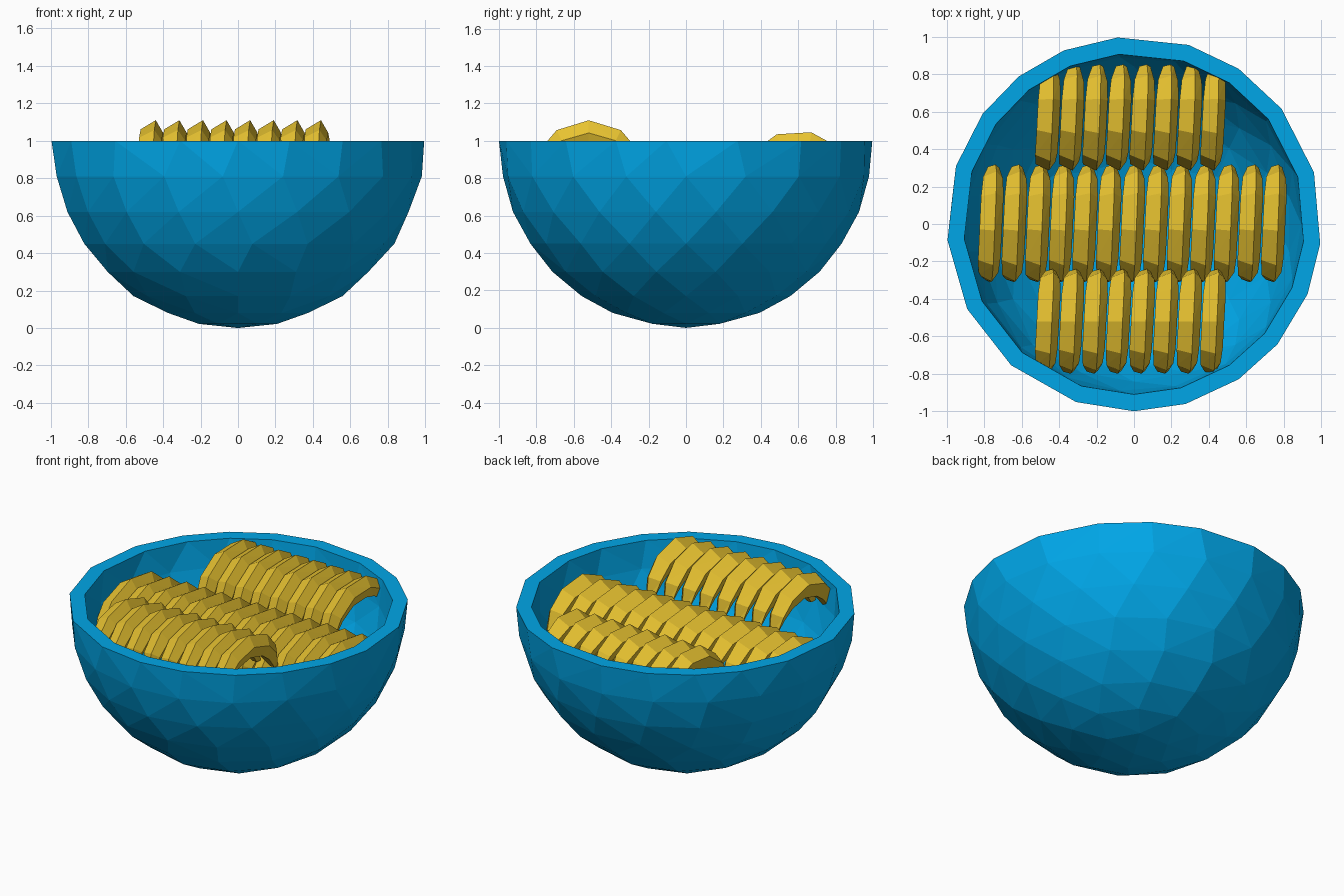
import bpy, bmesh, math
from mathutils import Matrix, Vector

if "Cube" in bpy.data.objects:
    bpy.data.objects.remove(bpy.data.objects["Cube"])


def make_object(name, bm, color):
    bmesh.ops.recalc_face_normals(bm, faces=bm.faces[:])
    mesh = bpy.data.meshes.new(name)
    bm.to_mesh(mesh)
    bm.free()
    obj = bpy.data.objects.new(name, mesh)
    bpy.context.collection.objects.link(obj)
    mat = bpy.data.materials.new(name + "_color")
    mat.diffuse_color = color
    mat.use_nodes = True
    mat.node_tree.nodes["Principled BSDF"].inputs["Base Color"].default_value = mat.diffuse_color
    mesh.materials.append(mat)
    return obj


BLUE = (0.0, 0.38, 0.8, 1)
YELLOW = (0.8, 0.54, 0.03, 1)

# slightly uneven rim, as on a reduced low-poly sphere
RIM = [-6, 16, 38, 56, 73, 95, 112, 128, 144, 162, 185, 207, 229, 252, 270, 286, 304, 320, 338]
# depth below the rim (fraction of radius) and number of corners
RINGS = [(0.19, 19), (0.38, 18), (0.55, 17), (0.70, 14), (0.83, 12), (0.92, 10), (0.978, 6)]


def half_sphere(bm, radius):
    """Faceted open hemisphere hanging below z = 1; returns its rim corners."""
    rim = [Vector((radius * math.cos(math.radians(a)),
                   radius * math.sin(math.radians(a)), 1)) for a in RIM]
    points = rim[:]
    for i, (depth, count) in enumerate(RINGS):
        r = radius * math.sqrt(1 - depth * depth)
        for k in range(count):
            a = math.tau * (k + 0.5 * (i % 2)) / count
            points.append(Vector((r * math.cos(a), r * math.sin(a), 1 - radius * depth)))
    points.append(Vector((0, 0, 1 - radius)))
    hull = bmesh.new()
    for p in points:
        hull.verts.new(p)
    bmesh.ops.convex_hull(hull, input=hull.verts[:])
    # copy every hull face except the flat lid
    copies = {v: bm.verts.new(v.co) for v in hull.verts}
    for f in hull.faces:
        if min(v.co.z for v in f.verts) < 0.999:
            bm.faces.new([copies[v] for v in f.verts])
    new = list(copies.values())
    hull.free()
    return [min(new, key=lambda v: (v.co - p).length) for p in rim]


# bowl: outer and inner shells joined by a flat rim
bm = bmesh.new()
outer, inner = half_sphere(bm, 1.0), half_sphere(bm, 0.91)
for k in range(len(RIM)):
    bm.faces.new((outer[k - 1], outer[k], inner[k], inner[k - 1]))
make_object("bowl", bm, BLUE)

# arched piece: (along, down from apex, radial half, side half)
HALF = [(0.27, -0.29, 0.02, 0.03), (0.225, -0.19, 0.055, 0.053), (0.145, -0.115, 0.07, 0.06)]
SPINE = [(-y, z, r, s) for y, z, r, s in HALF] + [(0, -0.075, 0.075, 0.06)] + HALF[::-1]
# section with an off-centre outer ridge
SECTION = [(0.35, 1), (1, 0.1), (0.55, -0.9), (-0.5, -0.9), (-1, 0.35)]


def add_piece(bm, matrix, stretch):
    rings = []
    for i, (y, z, rad, side) in enumerate(SPINE):
        a, b = SPINE[max(i - 1, 0)], SPINE[min(i + 1, len(SPINE) - 1)]
        tangent = Vector((b[0] - a[0], b[1] - a[1])).normalized()
        n = Vector((-tangent.y, tangent.x))
        lean = 0.015 * y / 0.27
        rings.append([bm.verts.new(matrix @ Vector((u * side + lean,
                      (y + n.x * v * rad) * stretch, z + n.y * v * rad))) for u, v in SECTION])
    m = len(SECTION)
    for a, b in zip(rings, rings[1:]):
        for k in range(m):
            j = (k + 1) % m
            bm.faces.new((a[k], a[j], b[j]))
            bm.faces.new((a[k], b[j], b[k]))
    bm.faces.new(rings[0])
    bm.faces.new(rings[-1])


# rows: name, count, first x, apex y, apex z, tilt, stretch
for name, count, x0, y, z, tilt, stretch in [
        ("front_row", 8, -0.46, -0.52, 1.11, 0, 0.97),
        ("middle_row", 13, -0.765, -0.035, 0.975, 8, 1.1),
        ("back_row", 8, -0.46, 0.485, 1.035, 20, 1.0)]:
    bm = bmesh.new()
    for i in range(count):
        place = Matrix.Translation((x0 + i * 0.126, y, z)) @ Matrix.Rotation(math.radians(tilt), 4, 'X')
        add_piece(bm, place, stretch)
    make_object(name, bm, YELLOW)
